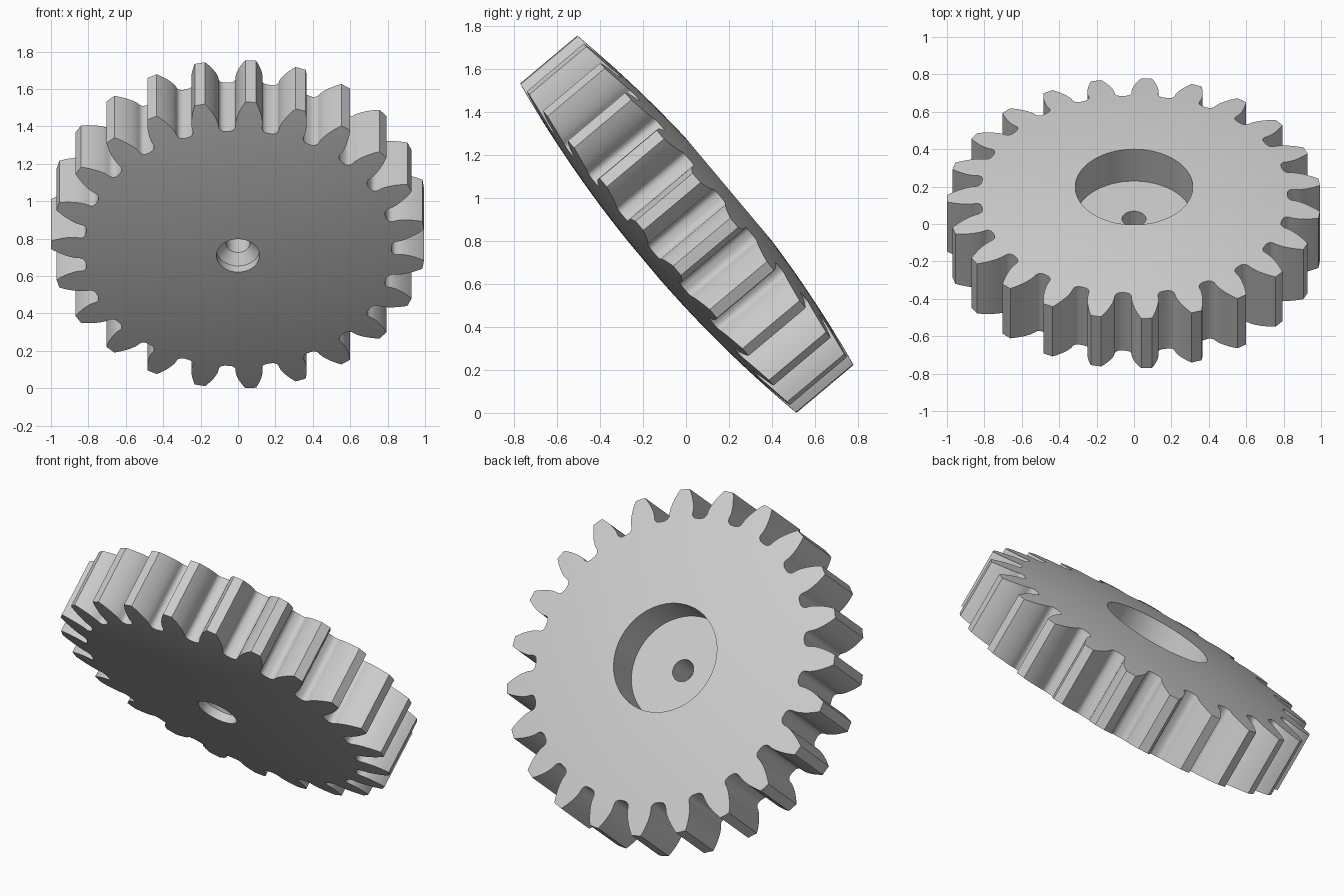
import bpy, bmesh, math

if "Cube" in bpy.data.objects:
    bpy.data.objects.remove(bpy.data.objects["Cube"])

TEETH, MODULE = 23, 0.08
TIP_R, PITCH_R, ROOT_R = 1.0, 0.92, 0.82
DOME_R = 5.7          # curvature of the two bulging faces
TILT = math.radians(-50)


def new_object(name, bm):
    bmesh.ops.recalc_face_normals(bm, faces=bm.faces)
    mesh = bpy.data.meshes.new(name)
    bm.to_mesh(mesh)
    bm.free()
    obj = bpy.data.objects.new(name, mesh)
    bpy.context.collection.objects.link(obj)
    return obj


def lathe(name, profile, segments=96):
    """Revolve a closed (radius, height) loop around z."""
    bm = bmesh.new()
    rings = []
    for i in range(segments):
        a = 2 * math.pi * i / segments
        rings.append([bm.verts.new((r * math.cos(a), r * math.sin(a), z)) for r, z in profile])
    n = len(profile)
    for i in range(segments):
        p, q = rings[i], rings[(i + 1) % segments]
        for j in range(n):
            k = (j + 1) % n
            bm.faces.new((p[j], q[j], q[k], p[k]))
    return new_object(name, bm)


def involute(a):
    return math.tan(a) - a


def half_tooth():
    """(radius, half angle) pairs from the root up to the tip."""
    pressure = math.radians(20)
    base = PITCH_R * math.cos(pressure)
    at_base = math.pi / (2 * TEETH) + involute(pressure)
    mid_gap = math.pi / TEETH
    gap = mid_gap - at_base
    # rounded root fillet
    pts = [(ROOT_R, mid_gap - gap * 0.25)]
    for t in (22.5, 45, 67.5, 90):
        t = math.radians(t)
        pts.append((ROOT_R + 0.03 * (1 - math.cos(t)), mid_gap - gap * (0.25 + 0.75 * math.sin(t))))
    # involute flank
    for i in range(9):
        r = base + (TIP_R - base) * i / 8
        pts.append((r, at_base - involute(math.acos(min(1, base / r)))))
    return pts


def toothed_prism(name, half_height):
    half = half_tooth()
    tooth = [(r, -a) for r, a in half] + [(r, a) for r, a in reversed(half)]
    bm = bmesh.new()
    verts = []
    for i in range(TEETH):
        c = math.pi + 2 * math.pi * i / TEETH
        verts += [bm.verts.new((r * math.cos(c + a), r * math.sin(c + a), -half_height)) for r, a in tooth]
    face = bm.faces.new(verts)
    ext = bmesh.ops.extrude_face_region(bm, geom=[face])
    moved = [v for v in ext["geom"] if isinstance(v, bmesh.types.BMVert)]
    bmesh.ops.translate(bm, verts=moved, vec=(0, 0, 2 * half_height))
    return new_object(name, bm)


def dome(r, centre):
    return centre - DOME_R + math.sqrt(DOME_R ** 2 - r * r)


# Domed disc with a wide recess above and a countersunk screw hole below
RECESS_R, SINK_R, BORE_R, OUTER = 0.314, 0.115, 0.064, 1.1
STEPS = 14
top = [(r, dome(r, 0.267)) for r in
       (RECESS_R + (OUTER - RECESS_R) * i / STEPS for i in range(STEPS + 1))]
bottom = [(r, -dome(r, 0.257)) for r in
          (OUTER + (SINK_R - OUTER) * i / STEPS for i in range(STEPS + 1))]
profile = ([(BORE_R, 0.036), (RECESS_R, 0.036)] + top + bottom
           + [(SINK_R, -0.205), (BORE_R, -0.154)])
gear = lathe("gear_wheel", profile)

# Cut the tooth outline
cutter = toothed_prism("tooth_outline_cutter", 0.4)
cutter.hide_render = True
mod = gear.modifiers.new("teeth", "BOOLEAN")
mod.operation = "INTERSECT"
mod.solver = "EXACT"
mod.object = cutter
bpy.context.view_layer.objects.active = gear
gear.select_set(True)
cutter.select_set(False)
bpy.ops.object.modifier_apply(modifier=mod.name)
bpy.data.objects.remove(cutter, do_unlink=True)
bpy.ops.object.shade_smooth_by_angle(angle=math.radians(28))

# Plain grey finish
grey = bpy.data.materials.new("light grey")
grey.diffuse_color = (0.6, 0.6, 0.6, 1)
grey.use_nodes = True
grey.node_tree.nodes["Principled BSDF"].inputs["Base Color"].default_value = grey.diffuse_color
gear.data.materials.clear()
gear.data.materials.append(grey)

# Lean the wheel back and rest it on the ground
gear.rotation_euler = (TILT, 0, 0)
bpy.context.view_layer.update()
gear.location.z = -min((gear.matrix_world @ v.co).z for v in gear.data.vertices)
